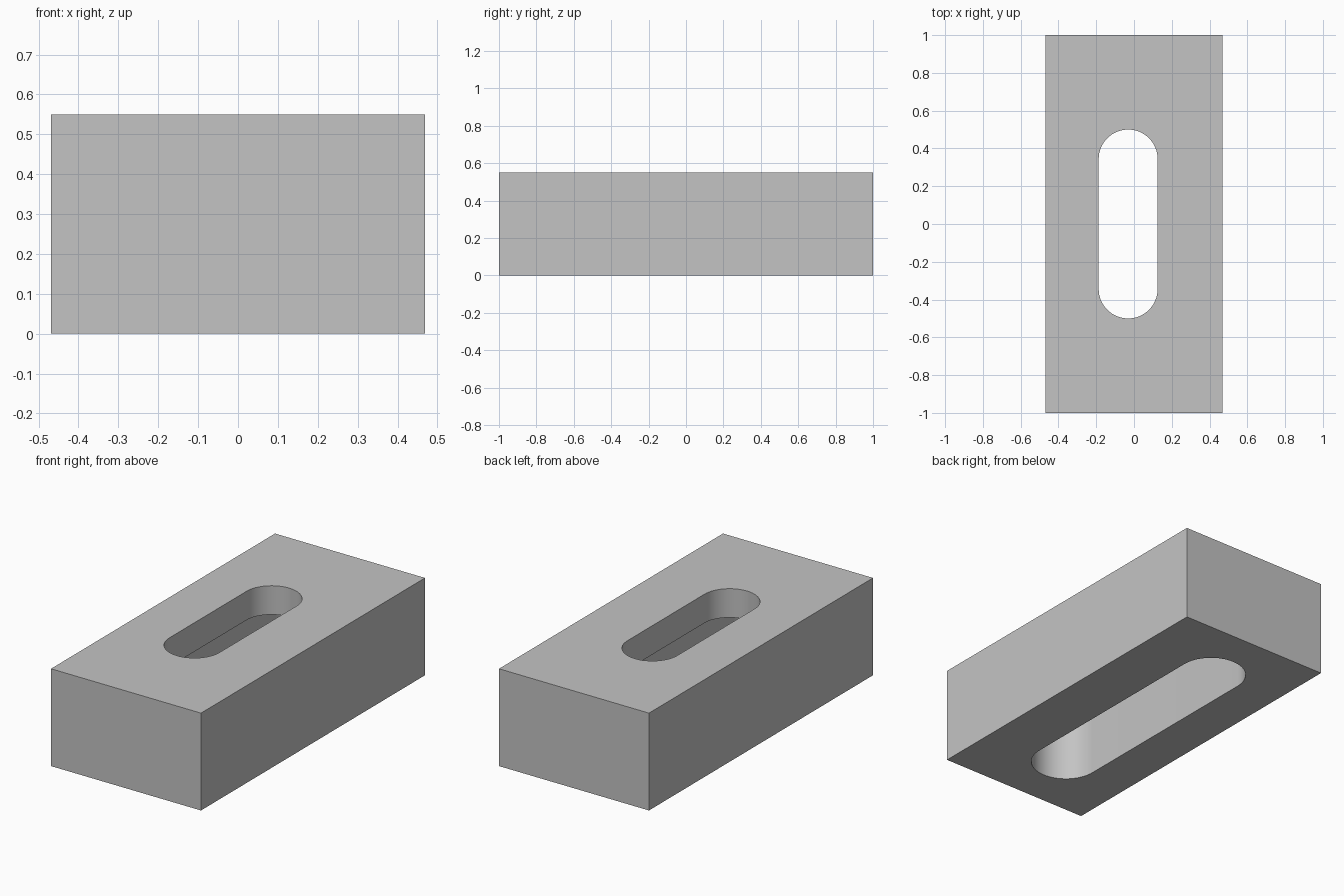
import bpy
import bmesh
from math import cos, sin, pi, radians

if "Cube" in bpy.data.objects:
    bpy.data.objects.remove(bpy.data.objects["Cube"], do_unlink=True)

WIDTH, LENGTH, HEIGHT = 0.9375, 2.0, 0.55
SLOT_X = -0.031
LIP_Z = HEIGHT - 0.163
ARC_STEPS = 32

grey = bpy.data.materials.new("plain_grey")
grey.use_nodes = True
colour = (0.55, 0.55, 0.55, 1)
grey.diffuse_color = colour
grey.node_tree.nodes["Principled BSDF"].inputs["Base Color"].default_value = colour


def prism(name, outline, z0, z1):
    """Extrude a flat outline from z0 to z1."""
    bm = bmesh.new()
    base = bm.faces.new([bm.verts.new((x, y, z0)) for x, y in outline])
    top = bmesh.ops.extrude_face_region(bm, geom=[base])["geom"]
    verts = [v for v in top if isinstance(v, bmesh.types.BMVert)]
    bmesh.ops.translate(bm, verts=verts, vec=(0, 0, z1 - z0))
    bmesh.ops.recalc_face_normals(bm, faces=bm.faces)
    mesh = bpy.data.meshes.new(name)
    bm.to_mesh(mesh)
    bm.free()
    mesh.materials.append(grey)
    obj = bpy.data.objects.new(name, mesh)
    bpy.context.collection.objects.link(obj)
    return obj


def slot_outline(radius, length):
    """Round-ended slot running along y."""
    half = length / 2 - radius
    points = []
    for side, start in ((1, 0), (-1, pi)):
        for i in range(ARC_STEPS + 1):
            a = start + pi * i / ARC_STEPS
            points.append((SLOT_X + radius * cos(a), side * half + radius * sin(a)))
    return points


# Solid block
w, l = WIDTH / 2, LENGTH / 2
block = prism("slotted_block", [(-w, -l), (w, -l), (w, l), (-w, l)], 0, HEIGHT)

# Larger pocket from below, then the narrow slot through the remaining lip
cutters = [
    prism("lower_pocket_cutter", slot_outline(0.185, 1.58), -0.1, LIP_Z),
    prism("upper_slot_cutter", slot_outline(0.156, 1.0), LIP_Z - 0.1, HEIGHT + 0.1),
]

bpy.ops.object.select_all(action='DESELECT')
bpy.context.view_layer.objects.active = block
block.select_set(True)
for cutter in cutters:
    cutter.hide_render = True
    mod = block.modifiers.new(cutter.name, 'BOOLEAN')
    mod.operation = 'DIFFERENCE'
    mod.solver = 'EXACT'
    mod.object = cutter
    bpy.ops.object.modifier_apply(modifier=mod.name)
    bpy.data.objects.remove(cutter, do_unlink=True)

# Smooth slot ends, crisp edges
bpy.ops.object.shade_smooth_by_angle(angle=radians(30))
